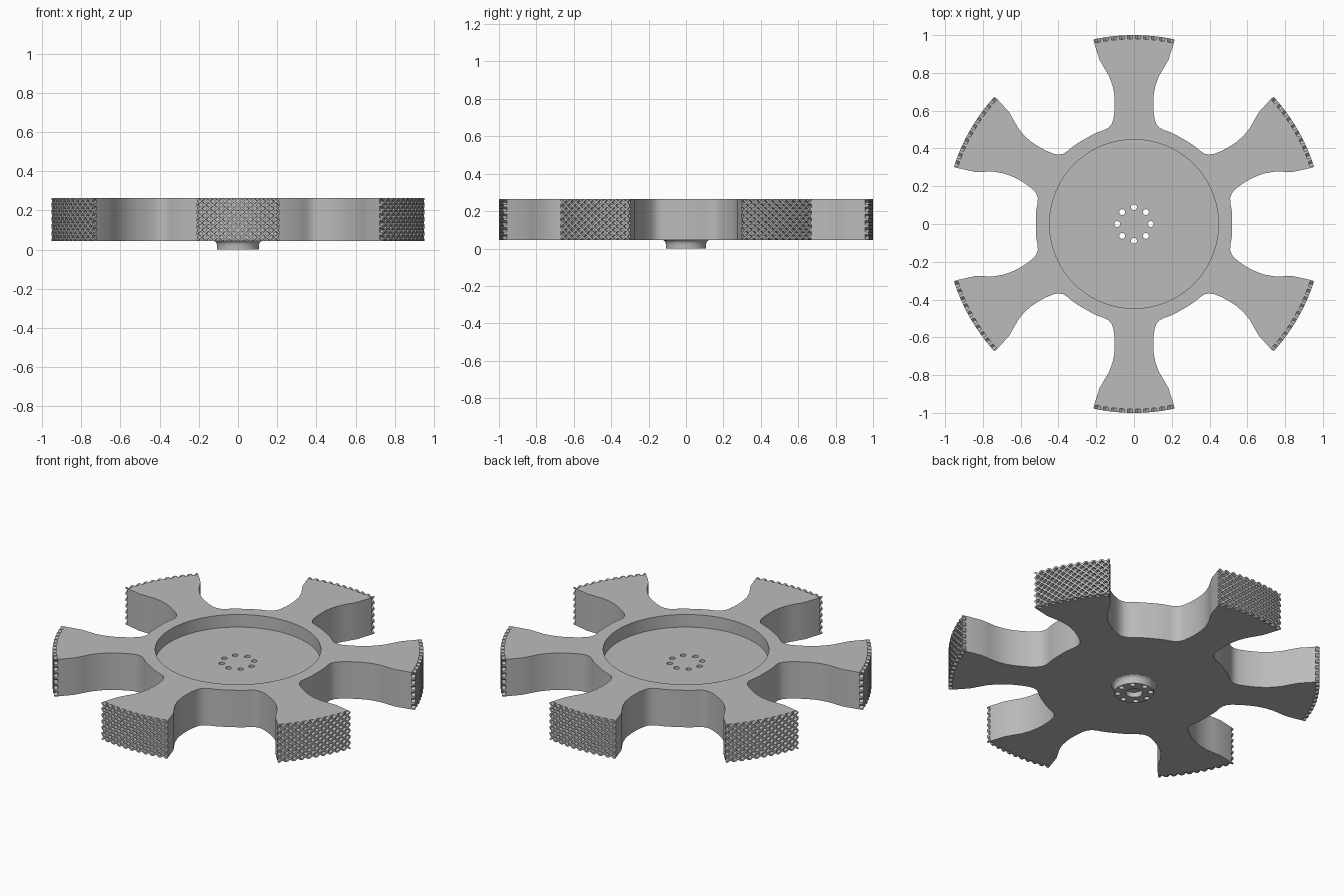
import bpy, bmesh, math
from mathutils import Matrix

if "Cube" in bpy.data.objects:
    bpy.data.objects.remove(bpy.data.objects["Cube"], do_unlink=True)

SPOKES = 6
R, DEPTH = 1.0, 0.02            # tread radius and pit depth
Z0, Z1, FLOOR = 0.045, 0.265, 0.19
HALF = math.radians(12.4)       # half angle of a spoke tip
COLS, ROWS, PIT = 20, 12, 0.66  # tread lattice

grey = bpy.data.materials.new("plain grey")
grey.use_nodes = True
grey.diffuse_color = (0.5, 0.5, 0.5, 1)
grey.node_tree.nodes["Principled BSDF"].inputs["Base Color"].default_value = (0.5, 0.5, 0.5, 1)


def make(name, bm):
    bmesh.ops.recalc_face_normals(bm, faces=bm.faces)
    mesh = bpy.data.meshes.new(name)
    bm.to_mesh(mesh)
    bm.free()
    mesh.materials.append(grey)
    obj = bpy.data.objects.new(name, mesh)
    bpy.context.collection.objects.link(obj)
    return obj


def smooth(obj):
    bpy.ops.object.select_all(action="DESELECT")
    obj.select_set(True)
    bpy.context.view_layer.objects.active = obj
    bpy.ops.object.shade_smooth_by_angle(angle=math.radians(30))


def add_cylinder(bm, x, y, radius, low, high, sides):
    bmesh.ops.create_cone(bm, cap_ends=True, segments=sides, radius1=radius, radius2=radius,
                          depth=high - low, matrix=Matrix.Translation((x, y, (low + high) / 2)))


def cut(obj, cutter):
    mod = obj.modifiers.new("cut", "BOOLEAN")
    mod.operation, mod.solver, mod.object = "DIFFERENCE", "EXACT", cutter
    bpy.context.view_layer.objects.active = obj
    bpy.ops.object.modifier_apply(modifier=mod.name)


# Wheel body: one spoke outline, repeated around and extruded
side = [(0.182, 0.868), (0.157, 0.825), (0.133, 0.785), (0.114, 0.735), (0.105, 0.69),
        (0.102, 0.65), (0.103, 0.6), (0.109, 0.555), (0.118, 0.53), (0.135, 0.51),
        (0.16, 0.497), (0.19, 0.487), (0.225, 0.47)]
tip = []
for i in range(COLS + 1):
    a = HALF * (2 * i / COLS - 1)
    tip.append(((R - DEPTH) * math.sin(a), (R - DEPTH) * math.cos(a)))
spoke = [(-x, y) for x, y in reversed(side)] + tip + side + [(0.26, 0.45)]

bm = bmesh.new()
verts = []
for k in range(SPOKES):
    turn = Matrix.Rotation(-k * math.tau / SPOKES, 3, "Z")
    for x, y in spoke:
        v = bm.verts.new((x, y, Z0))
        v.co = turn @ v.co
        verts.append(v)
base = bm.faces.new(verts)
top = bmesh.ops.extrude_face_region(bm, geom=[base], use_keep_orig=True)["geom"]
bmesh.ops.translate(bm, vec=(0, 0, Z1 - Z0),
                    verts=[g for g in top if isinstance(g, bmesh.types.BMVert)])
body = make("wheel_body", bm)

# Hub: turned boss with a flared root and a blind centre bore
profile = [(0, 0.03), (0.045, 0.03), (0.045, 0), (0.107, 0), (0.107, 0.02),
           (0.109, 0.032), (0.114, 0.04), (0.124, 0.046), (0.124, 0.06), (0, 0.06)]
bm = bmesh.new()
pts = [bm.verts.new((x, 0, z)) for x, z in profile]
edges = [bm.edges.new(pair) for pair in zip(pts, pts[1:])]
bmesh.ops.spin(bm, geom=pts + edges, cent=(0, 0, 0), axis=(0, 0, 1),
               angle=math.tau, steps=48, use_duplicate=False)
bmesh.ops.remove_doubles(bm, verts=bm.verts, dist=0.0001)
hub = make("hub", bm)

# Cutters: round dish and ring of bolt holes
bm = bmesh.new()
add_cylinder(bm, 0, 0, 0.447, FLOOR, Z1 + 0.1, 96)
dish = make("dish_cutter", bm)
bm = bmesh.new()
for k in range(8):
    a = k * math.tau / 8
    add_cylinder(bm, 0.089 * math.cos(a), 0.089 * math.sin(a), 0.0155, -0.1, Z1 + 0.1, 20)
holes = make("bolt_hole_cutter", bm)
cut(body, dish)
cut(body, holes)
cut(hub, holes)
for helper in (dish, holes):
    bpy.data.objects.remove(helper, do_unlink=True)
smooth(body)
smooth(hub)


# Treads: lattice of bars around diamond pits, wrapped on each spoke tip
def wrap(u, v, radius):
    a = HALF * (2 * u / COLS - 1)
    return radius * math.sin(a), radius * math.cos(a), Z0 + (Z1 - Z0) * v / ROWS


bm = bmesh.new()
for i in range(COLS):
    for j in range(ROWS):
        loop = []
        corners = [(i, j), (i + 1, j), (i + 1, j + 1), (i, j + 1)]
        for n, (u, v) in enumerate(corners):
            if (u + v) % 2 == 0:
                loop.append((u, v))
                continue
            for pu, pv in (corners[n - 1], corners[(n + 1) % 4]):
                loop.append((u + (pu - u) * PIT, v + (pv - v) * PIT))
        bm.faces.new([bm.verts.new(wrap(u, v, R)) for u, v in loop])
bmesh.ops.remove_doubles(bm, verts=bm.verts, dist=0.0001)
rim = [e for e in bm.edges if e.is_boundary]
walls = bmesh.ops.extrude_edge_only(bm, edges=rim)["geom"]
for v in walls:
    if isinstance(v, bmesh.types.BMVert):
        v.co.xy *= (R - DEPTH) / R
tread = make("tread_1", bm)
for k in range(1, SPOKES):
    copy = bpy.data.objects.new("tread_%d" % (k + 1), tread.data)
    copy.rotation_euler.z = k * math.tau / SPOKES
    bpy.context.collection.objects.link(copy)
